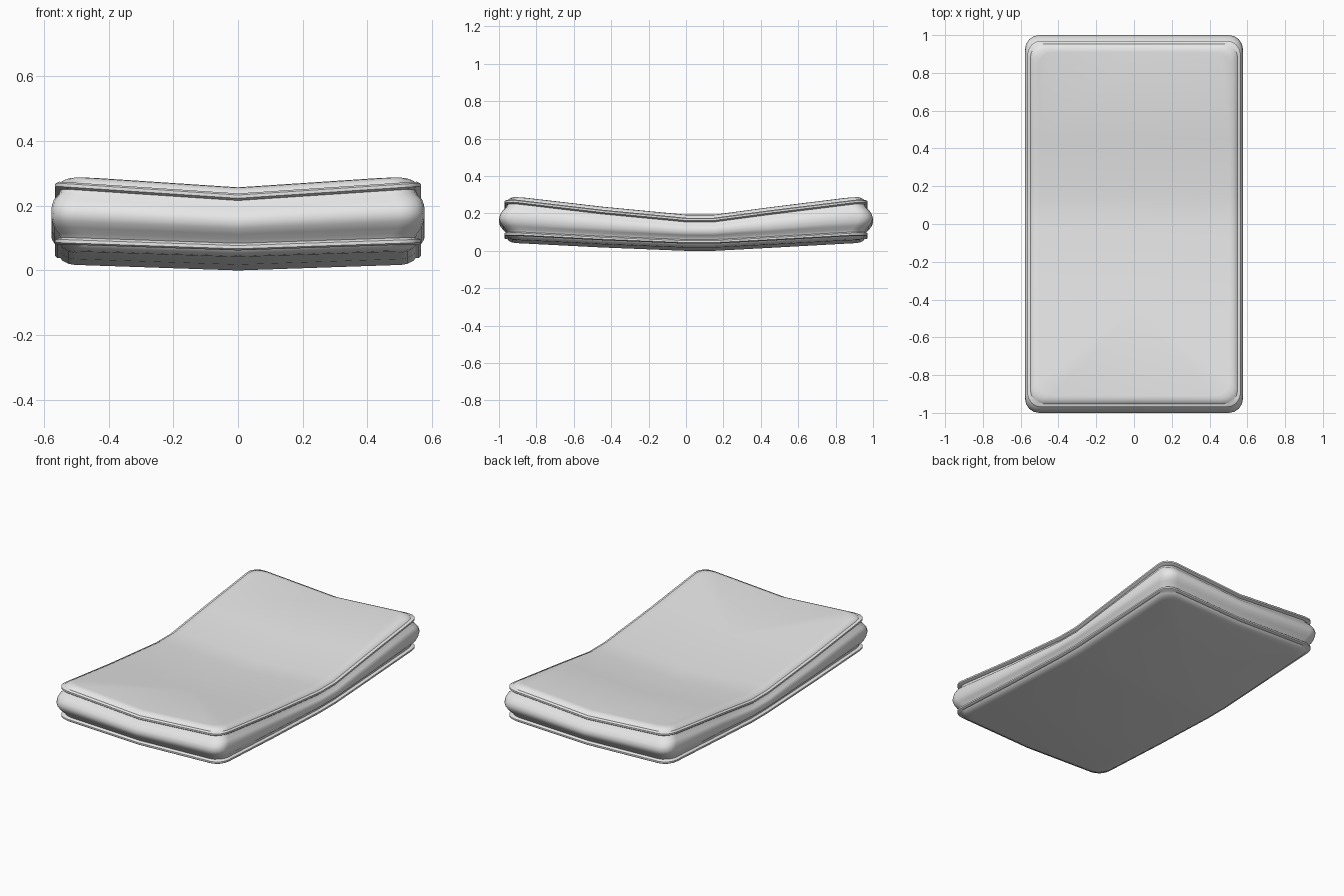
import bpy, bmesh, math

if "Cube" in bpy.data.objects:
    bpy.data.objects.remove(bpy.data.objects["Cube"], do_unlink=True)

HALF_X, HALF_Y = 0.565, 0.97   # outline of the piping
STATIONS = [-0.92, -0.45, 0, 0.15, 0.45, 0.92]
TOP = [0.258, 0.203, 0.16, 0.16, 0.2, 0.258]
BOTTOM = [0.042, 0.018, 0, 0, 0.016, 0.042]
RIM = 0.055                    # heights kept rigid near each face


def fabric(name, value):
    mat = bpy.data.materials.new(name)
    mat.use_nodes = True
    color = (value, value, value, 1)
    mat.diffuse_color = color
    mat.node_tree.nodes["Principled BSDF"].inputs["Base Color"].default_value = color
    return mat


def sample(values, y):
    y = max(STATIONS[0], min(STATIONS[-1], y))
    for i in range(len(STATIONS) - 1):
        if y <= STATIONS[i + 1]:
            f = (y - STATIONS[i]) / (STATIONS[i + 1] - STATIONS[i])
            return values[i] + f * (values[i + 1] - values[i])


def ring(bm, out_x, out_y, z, radius=0.075, steps=4):
    """Rounded rectangle, grown from the piping outline."""
    hx, hy = HALF_X + out_x, HALF_Y + out_y
    verts = []
    for k, (sx, sy) in enumerate([(1, 1), (-1, 1), (-1, -1), (1, -1)]):
        for s in range(steps + 1):
            a = math.pi / 2 * (k + s / steps)
            verts.append(bm.verts.new((sx * (hx - radius) + radius * math.cos(a),
                                       sy * (hy - radius) + radius * math.sin(a), z)))
    return verts


def sag(co):
    """Bend a flat height (0 to 1) between the two curved faces."""
    spread = abs(co.x) / 0.5
    low = sample(BOTTOM, co.y) + 0.017 * spread
    high = sample(TOP, co.y) + 0.033 * spread
    if co.z <= RIM:
        return low + co.z
    if co.z >= 1 - RIM:
        return high - (1 - co.z)
    f = (co.z - RIM) / (1 - 2 * RIM)
    return low + RIM + f * (high - low - 2 * RIM)


# Half profile: padded face, piping, stitched groove, then swelling side
rim = [(-0.06, 0), (-0.04, 0.003), (-0.022, 0.012), (-0.016, 0.02),
       (-0.006, 0.02), (0, 0.025), (0, 0.035), (-0.005, 0.039), (-0.016, 0.042)]
side = [(-0.012, -0.008, RIM), (0.003, 0.008, 0.18), (0.01, 0.022, 0.33)]
lower = [(o, o, z) for o, z in rim] + side
profile = lower + [(0.012, 0.03, 0.5)] + [(a, b, 1 - z) for a, b, z in reversed(lower)]

bm = bmesh.new()
rings = [ring(bm, *layer) for layer in profile]
for a, b in zip(rings, rings[1:]):
    for i in range(len(a)):
        j = (i + 1) % len(a)
        bm.faces.new((a[i], a[j], b[j], b[i]))
bm.faces.new(rings[0][::-1])
bm.faces.new(rings[-1])

# Cut at the bends, then curve the cushion
cuts = [((0, 0, 0), (1, 0, 0))] + [((0, y, 0), (0, 1, 0)) for y in STATIONS[1:-1]]
for point, normal in cuts:
    bmesh.ops.bisect_plane(bm, geom=bm.verts[:] + bm.edges[:] + bm.faces[:],
                           plane_co=point, plane_no=normal)
for v in bm.verts:
    v.co.z = sag(v.co)
bmesh.ops.recalc_face_normals(bm, faces=bm.faces[:])

mesh = bpy.data.meshes.new("cushion")
bm.to_mesh(mesh)
bm.free()
mesh.materials.append(fabric("light grey fabric", 0.8))
cushion = bpy.data.objects.new("cushion", mesh)
bpy.context.collection.objects.link(cushion)
bpy.context.view_layer.objects.active = cushion
cushion.select_set(True)
bpy.ops.object.shade_smooth_by_angle(angle=math.radians(45))
